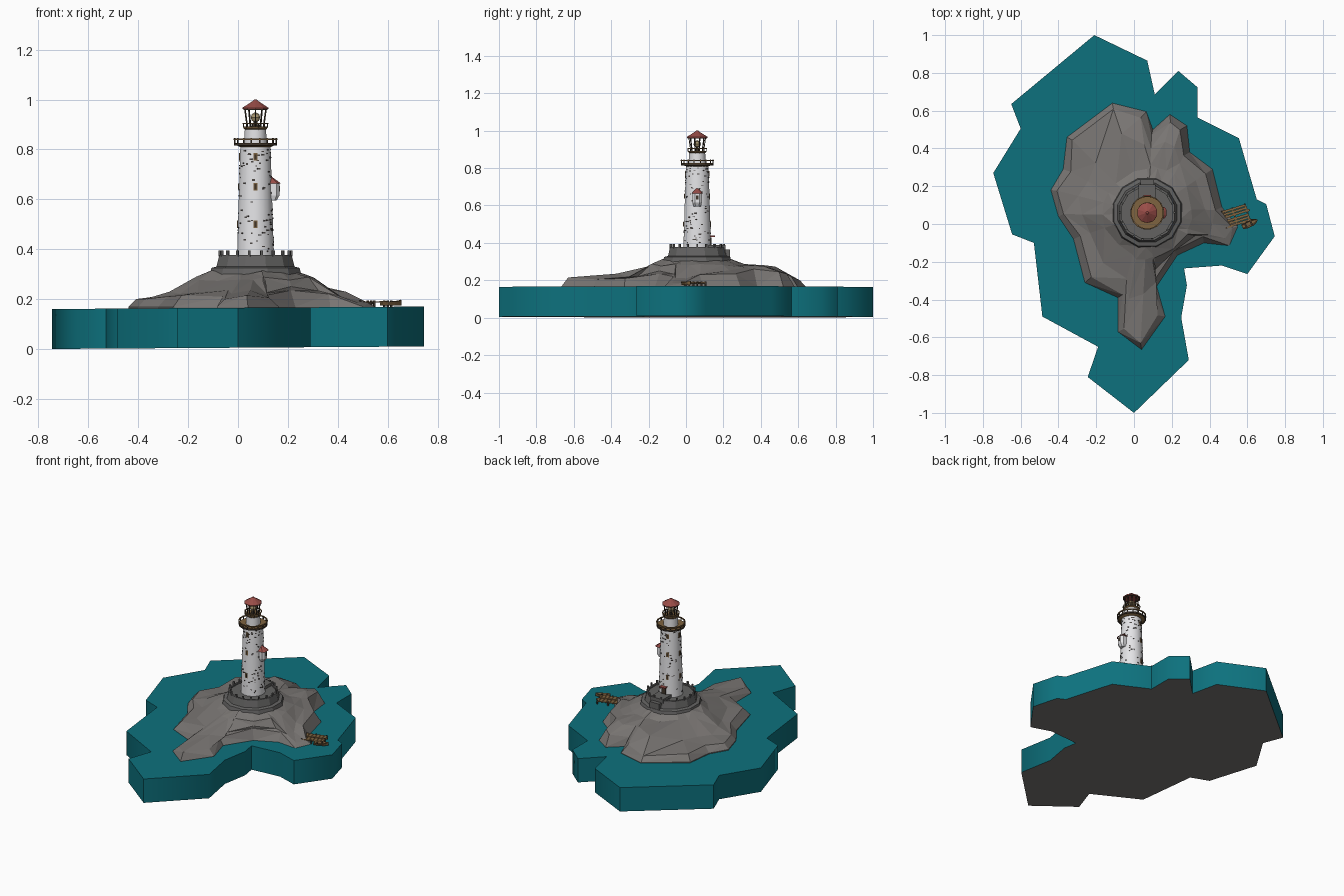
import bpy, bmesh, math, random
from mathutils import Matrix, Vector

if "Cube" in bpy.data.objects:
    bpy.data.objects.remove(bpy.data.objects["Cube"])

random.seed(4)
CX, CY = 0.07, 0.06          # tower axis
TAU = math.tau


def mat(name, *c):
    m = bpy.data.materials.new(name)
    m.diffuse_color = (*c, 1)
    m.use_nodes = True
    m.node_tree.nodes["Principled BSDF"].inputs["Base Color"].default_value = m.diffuse_color
    return m


WATER = mat("sea teal", 0.004, 0.165, 0.205)
ROCK = mat("rock grey", 0.19, 0.178, 0.170)
STONE = mat("dark stone", 0.125, 0.123, 0.121)
WHITE = mat("white plaster", 0.80, 0.80, 0.82)
RED = mat("roof red", 0.32, 0.075, 0.065)
WOOD = mat("wood", 0.21, 0.125, 0.05)
DARK = mat("dark wood", 0.05, 0.036, 0.024)
BRICK = mat("exposed brick", 0.075, 0.065, 0.06)
LAMP = mat("lamp brass", 0.36, 0.28, 0.15)


def finish(name, bm, *mats, smooth=None):
    bmesh.ops.remove_doubles(bm, verts=bm.verts[:], dist=1e-5)
    bmesh.ops.recalc_face_normals(bm, faces=bm.faces[:])
    me = bpy.data.meshes.new(name)
    bm.to_mesh(me)
    bm.free()
    for m in mats:
        me.materials.append(m)
    ob = bpy.data.objects.new(name, me)
    bpy.context.collection.objects.link(ob)
    if smooth:
        bpy.ops.object.select_all(action='DESELECT')
        ob.select_set(True)
        bpy.context.view_layer.objects.active = ob
        bpy.ops.object.shade_smooth_by_angle(angle=math.radians(smooth))
    return ob


def boxes(name, m, mats):
    """Many unit cubes, each placed by a matrix, as one object."""
    bm = bmesh.new()
    for t in mats:
        bmesh.ops.create_cube(bm, size=1, matrix=t)
    return finish(name, bm, m)


def polar(r, a, z, sx, sy, sz):
    return (Matrix.Translation((CX, CY, z)) @ Matrix.Rotation(a, 4, 'Z')
            @ Matrix.Translation((r, 0, 0)) @ Matrix.Diagonal((sx, sy, sz, 1)))


def beam(p, q, w):
    p, q = Vector(p), Vector(q)
    d = q - p
    return (Matrix.Translation((p + q) / 2) @ d.to_track_quat('Z', 'Y').to_matrix().to_4x4()
            @ Matrix.Diagonal((w, w, d.length, 1)))


def on_axis(r, a, z):
    return (CX + r * math.cos(a), CY + r * math.sin(a), z)


def lathe(name, m, prof, n, closed=False, smooth=None):
    bm = bmesh.new()
    rings = [[bm.verts.new(on_axis(r, TAU * (i + .5) / n, z)) for i in range(n)] for r, z in prof]
    pairs = list(zip(rings, rings[1:])) + ([(rings[-1], rings[0])] if closed else [])
    for a, b in pairs:
        for i in range(n):
            j = (i + 1) % n
            bm.faces.new((a[i], a[j], b[j], b[i]))
    return finish(name, bm, m, smooth=smooth)


def ring(name, m, r, z, w, n):
    return lathe(name, m, [(r - w, z - w), (r + w, z - w), (r + w, z + w), (r - w, z + w)], n, True)


# Sea slab: clockwise outline, very slightly tilted
sea = [(-.21, 1), (.07, .865), (.11, .685), (.235, .81), (.335, .725), (.335, .565), (.555, .455),
       (.65, .13), (.70, .105), (.745, -.065), (.60, -.265), (.465, -.22), (.265, -.235), (.28, -.325),
       (.25, -.495), (.29, -.72), (0, -1), (-.245, -.81), (-.19, -.65), (-.485, -.49), (-.53, -.10),
       (-.645, -.055), (-.745, .27), (-.60, .505), (-.65, .635)]
bm = bmesh.new()
lo = [bm.verts.new((x, y, .005 + .0067 * x)) for x, y in sea]
hi = [bm.verts.new((x, y, .165 + .0067 * x)) for x, y in sea]
bm.faces.new(hi)
bm.faces.new(lo).material_index = 1
for i in range(len(sea)):
    j = (i + 1) % len(sea)
    bm.faces.new((lo[i], lo[j], hi[j], hi[i]))
finish("sea", bm, WATER, ROCK, smooth=60)

# Island: shoreline with crest height, stepped up in rings to the tower base
shore = [(-.115, .64, .20), (.065, .595, .22), (.10, .50, .22), (.19, .58, .235), (.28, .52, .245),
         (.295, .38, .26), (.415, .29, .235), (.465, .09, .23), (.55, -.015, .185), (.505, -.115, .185),
         (.37, -.10, .22), (.23, -.165, .235), (.12, -.33, .21), (.165, -.49, .205), (.04, -.665, .215),
         (-.085, -.57, .20), (-.085, -.39, .21), (-.26, -.31, .215), (-.32, -.08, .21), (-.40, .04, .20),
         (-.44, .18, .20), (-.375, .29, .205), (-.355, .46, .21)]
n = len(shore)
bm = bmesh.new()
rings = [[] for _ in range(6)]
c = Vector((CX, CY))
for i, (x, y, h) in enumerate(shore):
    p = Vector((x, y))
    d1 = (p - Vector(shore[i - 1][:2])).normalized()
    d2 = (Vector(shore[(i + 1) % n][:2]) - p).normalized()
    inward = Vector((d1.y + d2.y, -d1.x - d2.x)).normalized()
    crest = p + inward * random.uniform(.028, .045)
    out = (p - c).normalized()
    mound = i < 5                      # higher ground at the back
    mid = crest.lerp(c + out * .25, random.uniform(.4, .6))
    zm = random.uniform(.265, .285) if mound else h * .6 + .26 * .4 + random.uniform(-.01, .01)
    r3 = min(random.uniform(.225, .255), (mid - c).length * .95)
    for k, (q, z) in enumerate(((p, .13), (p, .168), (crest, h), (mid, zm),
                                (c + out * r3, random.uniform(.272, .29)),
                                (c + out * .185, random.uniform(.30, .315)))):
        rings[k].append(bm.verts.new((q.x, q.y, z)))
for a, b in zip(rings, rings[1:]):
    for i in range(n):
        j = (i + 1) % n
        if i % 2:
            bm.faces.new((a[i], a[j], b[j]))
            bm.faces.new((a[i], b[j], b[i]))
        else:
            bm.faces.new((a[i], a[j], b[i]))
            bm.faces.new((a[j], b[j], b[i]))
bm.faces.new(rings[-1])
finish("island", bm, ROCK)

# Stone plinth with parapet posts and a landing at the back door
lathe("plinth", STONE, [(.20, .26), (.183, .325), (.162, .33), (.15, .377), (.138, .377),
                        (.138, .368), (.06, .368)], 12)
boxes("parapet_posts", STONE, [polar(.144, TAU * i / 18, .383, .01, .01, .024) for i in range(18)])
boxes("landing", STONE, [polar(.105, math.pi / 2, .35, .09, .09, .076),
                         polar(.155, math.pi / 2, .34, .04, .07, .05)])

# Tower
lathe("tower", WHITE, [(.075, .365), (.061, .822)], 20, smooth=35)
lathe("upper_tower", WHITE, [(.045, .82), (.043, .892)], 20, smooth=35)


def tower_r(z):
    return .075 - .014 * (z - .365) / .457


stones = []
for i in range(150):
    z = random.uniform(.39, .80)
    stones.append(polar(tower_r(z) - .001, random.uniform(0, TAU), z, .005,
                        random.uniform(.006, .013), random.uniform(.004, .007)))
boxes("exposed_bricks", BRICK, stones)

# Windows with frames, and the back door
wins = [(a + t, z) for a, t in ((-math.pi / 2, 0), (math.pi / 2, .3), (math.pi, 0))
        for z in (.50, .65, .77)]
boxes("window_frames", WOOD, [polar(tower_r(z) - .001, a, z, .007, .017, .030) for a, z in wins])
boxes("window_panes", DARK, [polar(tower_r(z), a, z, .008, .009, .021) for a, z in wins])
boxes("door", DARK, [polar(.073, math.pi / 2, .405, .008, .03, .05)])
boxes("door_hood", RED, [polar(.08, math.pi / 2, .435, .028, .042, .008)])

# Oriel on the right side
bm = bmesh.new()
outline = [(.12, .085), (.155, .085), (.166, .072), (.166, .048), (.155, .035), (.12, .035)]
lv = [[bm.verts.new((.12 + (x - .12) * s, .06 + (y - .06) * s, z)) for x, y in outline]
      for s, z in ((.75, .595), (1, .615), (1, .668))]
for a, b in zip(lv, lv[1:]):
    for i in range(6):
        bm.faces.new((a[i], a[(i + 1) % 6], b[(i + 1) % 6], b[i]))
bm.faces.new(lv[0])
bm.faces.new(lv[2])
finish("oriel", bm, WHITE)
bm = bmesh.new()
eave = [bm.verts.new((.12 + (x - .12) * 1.15, .06 + (y - .06) * 1.25, .663)) for x, y in outline]
top = bm.verts.new((.127, .06, .697))
for i in range(6):
    bm.faces.new((eave[i], eave[(i + 1) % 6], top))
bm.faces.new(eave)
finish("oriel_roof", bm, RED)
boxes("oriel_window", DARK, [polar(.096, 0, .643, .004, .012, .022)])

# Galleries: decks, posts, rails
lathe("main_gallery_deck", WOOD, [(.058, .808), (.082, .818), (.085, .826), (.04, .826)], 16)
boxes("main_gallery_posts", DARK, [polar(.085, TAU * (i + .5) / 16, .833, .005, .005, .024) for i in range(16)])
ring("main_gallery_rail", WOOD, .087, .841, .0032, 16)
ring("main_gallery_trim", DARK, .084, .819, .004, 16)
lathe("upper_gallery_deck", WOOD, [(.042, .878), (.05, .886), (.05, .892), (.0, .892)], 12)
boxes("upper_gallery_posts", DARK, [polar(.05, TAU * (i + .5) / 12, .897, .004, .004, .018) for i in range(12)])
ring("upper_gallery_rail", WOOD, .052, .904, .0025, 12)

# Lantern room and roof
boxes("lantern_struts", DARK, [beam(on_axis(.034, TAU * (i + .5) / 10, .89),
                                    on_axis(.045, TAU * (i + .5) / 10, .965), .005) for i in range(10)])
lathe("lamp_stand", DARK, [(.014, .892), (.008, .905), (.008, .92), (0, .92)], 8)
lathe("lamp", LAMP, [(0, .908), (.015, .915), (.02, .928), (.015, .942), (0, .95)], 10)
ring("roof_rim", DARK, .048, .962, .003, 10)
lathe("roof", RED, [(0, .962), (.054, .962), (.055, .967), (.012, .994), (.006, 1.0), (0, 1.0)], 10)

# Dock: planks on posts, running out from the shore
D = Matrix.Translation((.535, .035, .186)) @ Matrix.Rotation(math.radians(17), 4, 'Z')


def part(t, x, y, z, sx, sy, sz):
    return t @ Matrix.Translation((x, y, z)) @ Matrix.Diagonal((sx, sy, sz, 1))


boxes("dock_planks", WOOD, [part(D, random.uniform(-.008, .008), y, .002, .155, .013, .005)
                            for y in (-.036, -.021, -.006, .016, .031, .046)])
boxes("dock_posts", DARK, [part(D, x, y, -.012, .008, .008, .04)
                           for x in (-.06, 0, .07) for y in (-.04, .005, .05)]
      + [part(D, x, .005, -.003, .008, .10, .005) for x in (-.06, 0, .07)])

# Rowing boat
B = Matrix.Translation((.613, .003, .172)) @ Matrix.Rotation(math.radians(25), 4, 'Z')
bm = bmesh.new()
sec = [[bm.verts.new(B @ Vector((x, s * w * k, z)))
        for s, k, z in ((-1, 1, zt), (-1, .6, .003), (1, .6, .003), (1, 1, zt))]
       for x, w, zt in ((-.044, .013, .02), (-.02, .019, .018), (.012, .019, .018), (.034, .011, .021), (.046, .001, .025))]
for a, b in zip(sec, sec[1:]):
    for i in range(3):
        bm.faces.new((a[i], a[i + 1], b[i + 1], b[i]))
bm.faces.new(sec[0])
hull = finish("boat_hull", bm, WOOD)
hull.modifiers.new("thickness", 'SOLIDIFY').thickness = .003
boxes("boat_seats", DARK, [part(B, x, 0, .013, .009, .032, .003) for x in (-.024, .008)])
